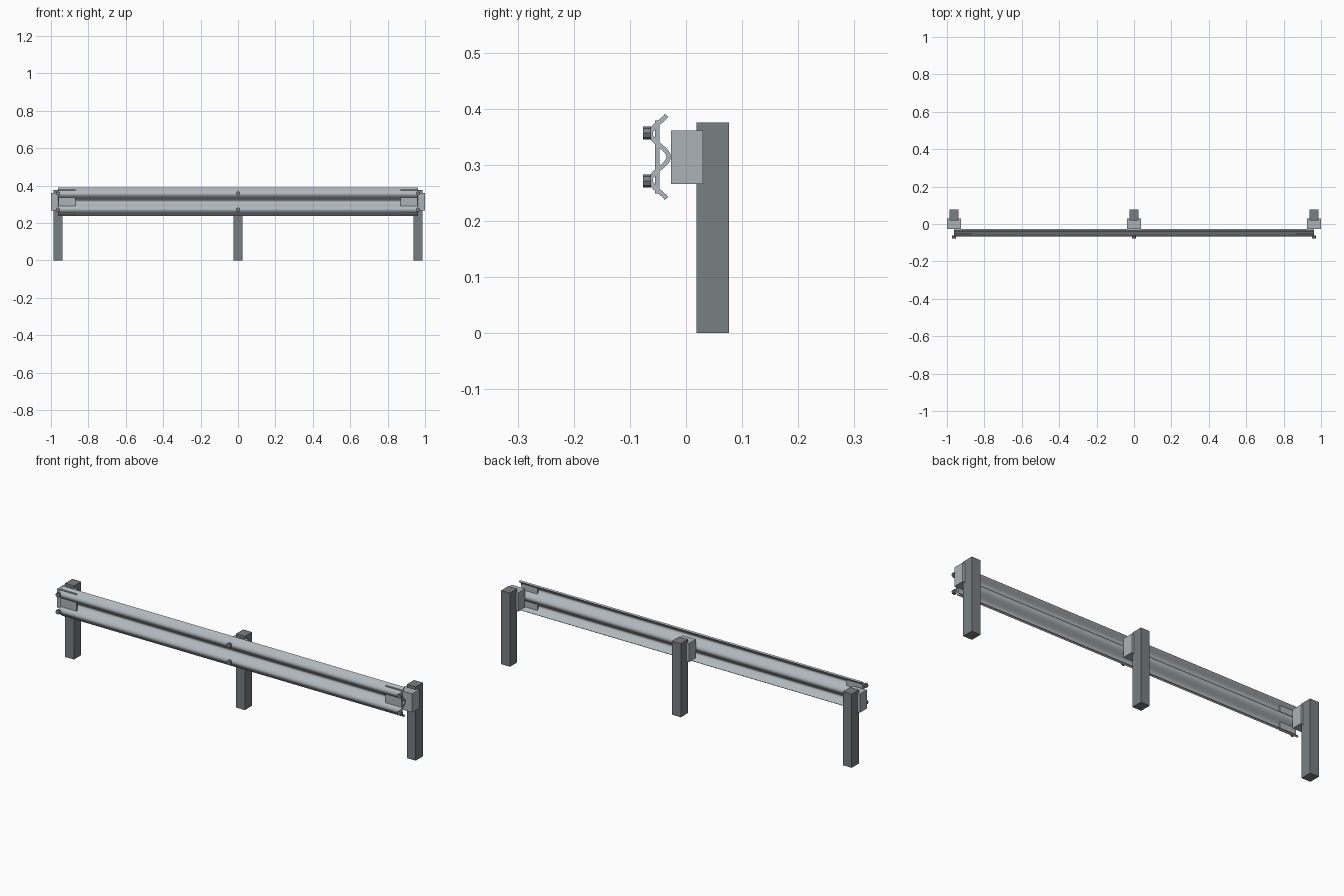
import bpy, bmesh, math
from mathutils import Matrix

if "Cube" in bpy.data.objects:
    bpy.data.objects.remove(bpy.data.objects["Cube"])


def material(name, rgb):
    m = bpy.data.materials.new(name)
    m.diffuse_color = (*rgb, 1)
    m.use_nodes = True
    m.node_tree.nodes["Principled BSDF"].inputs["Base Color"].default_value = m.diffuse_color
    return m


POST = material("dark weathered steel", (0.19, 0.21, 0.22))
BLOCK = material("light grey spacer", (0.41, 0.45, 0.47))
RAIL = material("galvanised steel", (0.44, 0.48, 0.50))
BOLT = material("bolt grey", (0.20, 0.22, 0.23))


def finish(bm, name, mat, smooth=False):
    bmesh.ops.recalc_face_normals(bm, faces=bm.faces[:])
    if smooth:
        for f in bm.faces:
            f.smooth = True
        for e in bm.edges:
            e.smooth = len(e.link_faces) == 2 and e.calc_face_angle() < math.radians(35)
    me = bpy.data.meshes.new(name)
    bm.to_mesh(me)
    bm.free()
    me.materials.append(mat)
    ob = bpy.data.objects.new(name, me)
    bpy.context.collection.objects.link(ob)
    return ob


def box(name, mat, x, y, z):
    # x, y, z are (low, high) ranges
    bm = bmesh.new()
    size = [b - a for a, b in (x, y, z)]
    mid = [(a + b) / 2 for a, b in (x, y, z)]
    bmesh.ops.create_cube(bm, size=1, matrix=Matrix.Translation(mid) @ Matrix.Diagonal((*size, 1)))
    return finish(bm, name, mat)


def bolt(name, x, z):
    bm = bmesh.new()
    y0, y1 = -0.077, -0.062
    m = Matrix.Translation((x, (y0 + y1) / 2, z)) @ Matrix.Rotation(math.pi / 2, 4, 'X')
    bmesh.ops.create_cone(bm, cap_ends=True, segments=8, radius1=0.0115, radius2=0.0115,
                          depth=y1 - y0, matrix=m)
    return finish(bm, name, BOLT)


END = 0.9625      # x of the end posts
MID_Z = 0.314     # centre height of the rail
PERIOD = 0.083    # distance between the two rail ridges
HALF = 0.074      # half height of the rail centreline
AMP = 0.016
THICK = 0.008

# W-shaped rail: cosine centreline offset to both sides, extruded along x
front, back = [], []
N = 48
for i in range(N + 1):
    t = -HALF + 2 * HALF * i / N
    k = 2 * math.pi / PERIOD
    y = -0.047 + AMP * math.cos(k * t)
    slope = -AMP * k * math.sin(k * t)
    n = math.hypot(1, slope)
    ny, nz = THICK / 2 / n, -slope * THICK / 2 / n
    front.append((y - ny, MID_Z + t - nz))
    back.append((y + ny, MID_Z + t + nz))
bm = bmesh.new()
rings = []
for x in (-END, END):
    rings.append([[bm.verts.new((x, y, z)) for y, z in side] for side in (front, back)])
for (fa, ba), (fb, bb) in [rings]:
    for i in range(N):
        bm.faces.new((fa[i], fa[i + 1], fb[i + 1], fb[i]))
        bm.faces.new((ba[i], ba[i + 1], bb[i + 1], bb[i]))
        bm.faces.new((fa[i], fa[i + 1], ba[i + 1], ba[i]))
        bm.faces.new((fb[i], fb[i + 1], bb[i + 1], bb[i]))
    for i in (0, N):
        bm.faces.new((fa[i], fb[i], bb[i], ba[i]))
finish(bm, "w_beam_rail", RAIL, smooth=True)

# Posts, spacer blocks and bolts
for side, x in (("left", -END), ("middle", 0), ("right", END)):
    box(side + "_post", POST, (x - 0.025, x + 0.025), (0.019, 0.077), (0, 0.375))
    box(side + "_spacer_block", BLOCK, (x - 0.0375, x + 0.0375), (-0.027, 0.03), (0.266, 0.361))
    for level, dz in (("upper", 0.043), ("lower", -0.043)):
        bolt(f"{side}_{level}_bolt", x, MID_Z + dz)

# Splice plates at both rail ends
for side, s in (("left", -1), ("right", 1)):
    box(side + "_splice_plate", BLOCK, tuple(sorted((s * 0.87, s * 0.96))),
        (-0.055, -0.047), (0.249, 0.379))
